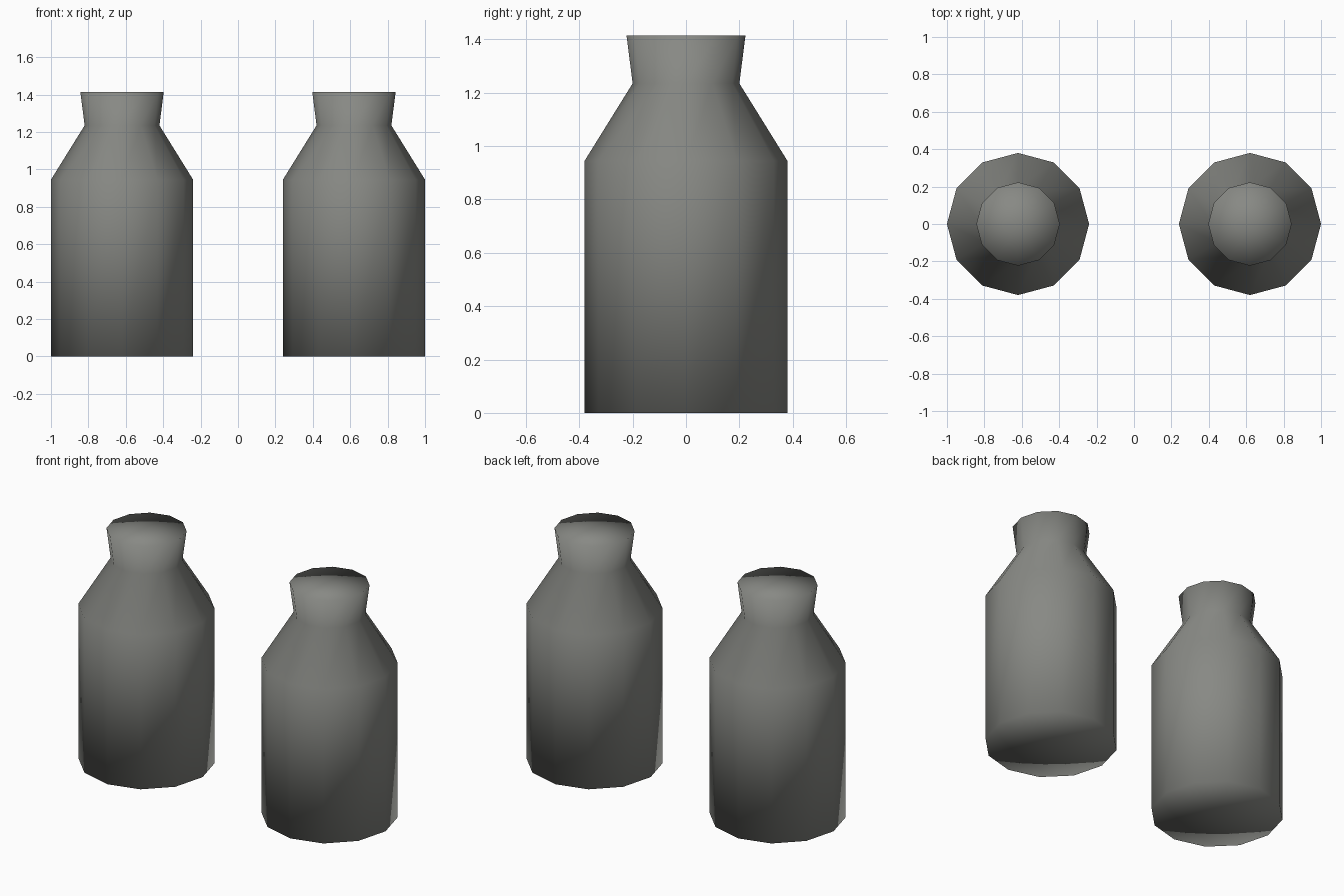
import bpy
import bmesh
from math import cos, sin, tau

cube = bpy.data.objects.get("Cube")
if cube:
    bpy.data.objects.remove(cube, do_unlink=True)

SIDES = 12
# Radius and height: base, top of body, neck, flared mouth
PROFILE = [(0.38, 0), (0.38, 0.945), (0.2, 1.235), (0.223, 1.415)]

grey = bpy.data.materials.new("warm_grey")
colour = (0.245, 0.25, 0.232, 1)
grey.diffuse_color = colour
grey.use_nodes = True
grey.node_tree.nodes["Principled BSDF"].inputs["Base Color"].default_value = colour


def fan(bm, ring, z):
    """Close a ring with triangles around a centre point."""
    centre = bm.verts.new((0, 0, z))
    for i in range(SIDES):
        bm.faces.new((ring[i], ring[(i + 1) % SIDES], centre))


def bottle_mesh():
    bm = bmesh.new()
    rings = [[bm.verts.new((r * cos(tau * i / SIDES), r * sin(tau * i / SIDES), z))
              for i in range(SIDES)] for r, z in PROFILE]
    # Body, shoulder and neck walls
    for low, high in zip(rings, rings[1:]):
        for i in range(SIDES):
            j = (i + 1) % SIDES
            bm.faces.new((low[i], low[j], high[j], high[i]))
    # Base and closed mouth
    fan(bm, rings[0], PROFILE[0][1])
    fan(bm, rings[-1], PROFILE[-1][1])
    bmesh.ops.recalc_face_normals(bm, faces=bm.faces)
    for face in bm.faces:
        face.smooth = True
    mesh = bpy.data.meshes.new("bottle")
    bm.to_mesh(mesh)
    bm.free()
    mesh.materials.append(grey)
    return mesh


# A matching pair, side by side
mesh = bottle_mesh()
for name, x in (("left_bottle", 0.62), ("right_bottle", -0.62)):
    bottle = bpy.data.objects.new(name, mesh)
    bottle.location.x = x
    bpy.context.collection.objects.link(bottle)
